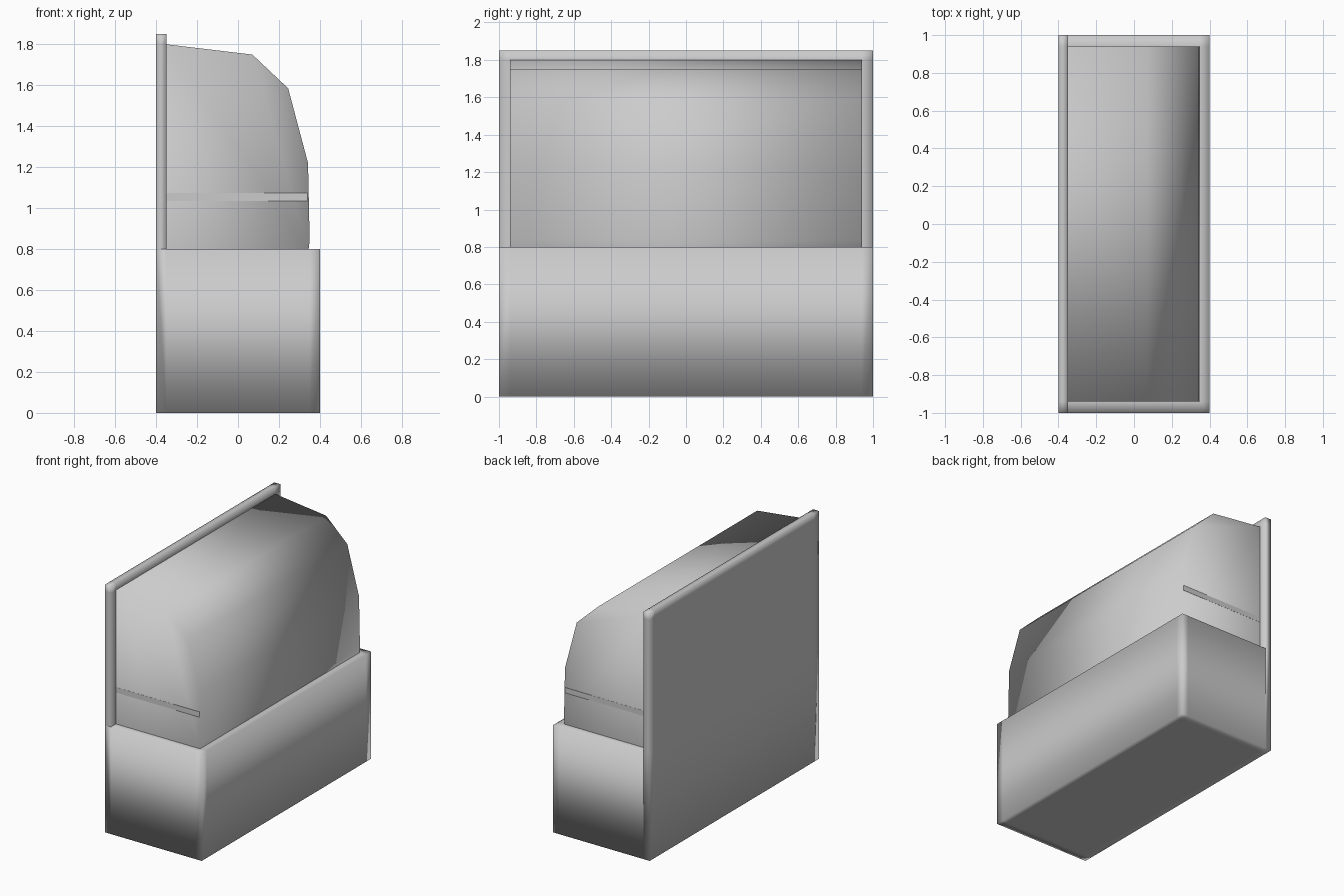
import bpy, bmesh

if "Cube" in bpy.data.objects:
    bpy.data.objects.remove(bpy.data.objects["Cube"])


def finish(name, bm, smooth=True):
    bmesh.ops.recalc_face_normals(bm, faces=bm.faces)
    mesh = bpy.data.meshes.new(name)
    bm.to_mesh(mesh)
    bm.free()
    for p in mesh.polygons:
        p.use_smooth = smooth
    obj = bpy.data.objects.new(name, mesh)
    bpy.context.collection.objects.link(obj)
    return obj


def extrude_profile(bm, points, y0, y1):
    """Fill an x/z outline and extrude it along y."""
    face = bm.faces.new([bm.verts.new((x, y0, z)) for x, z in points])
    ext = bmesh.ops.extrude_face_region(bm, geom=[face], use_keep_orig=True)
    verts = [g for g in ext["geom"] if isinstance(g, bmesh.types.BMVert)]
    bmesh.ops.translate(bm, verts=verts, vec=(0, y1 - y0, 0))


def loop_cut(bm, co, normal):
    bmesh.ops.bisect_plane(bm, geom=bm.verts[:] + bm.edges[:] + bm.faces[:],
                           plane_co=co, plane_no=normal)


# Counter base and tall back panel, one L-shaped body with support loops
bm = bmesh.new()
extrude_profile(bm, [(-.4, 0), (.4, 0), (.4, .8), (-.35, .8),
                     (-.35, 1.85), (-.4, 1.85)], -1, 1)
for y in (-.94, .94):
    loop_cut(bm, (0, y, 0), (0, 1, 0))
for x in (-.35, .35):
    loop_cut(bm, (x, 0, 0), (1, 0, 0))
for z in (.8, 1.8):
    loop_cut(bm, (0, 0, z), (0, 0, 1))
finish("counter_base", bm)

# Curved display cover, open where it meets the base and back panel
bm = bmesh.new()
extrude_profile(bm, [(-.35, .8), (.345, .8), (.35, .84), (.342, 1.22),
                     (.245, 1.585), (.07, 1.75), (-.35, 1.8)], -.94, .94)
bmesh.ops.recalc_face_normals(bm, faces=bm.faces)
hidden = [f for f in bm.faces if f.normal.z < -.9 or f.normal.x < -.9]
bmesh.ops.delete(bm, geom=hidden, context='FACES_ONLY')
finish("display_cover", bm)

# Three shelves behind the cover, deeper towards the bottom
for name, front, z, half in (("lower_shelf", .34, 1.035, .941),
                             ("middle_shelf", .27, 1.3, .939),
                             ("upper_shelf", .18, 1.57, .939)):
    bm = bmesh.new()
    extrude_profile(bm, [(-.35, z), (front, z), (front, z + .04),
                         (-.35, z + .04)], -half, half)
    finish(name, bm, smooth=False)
